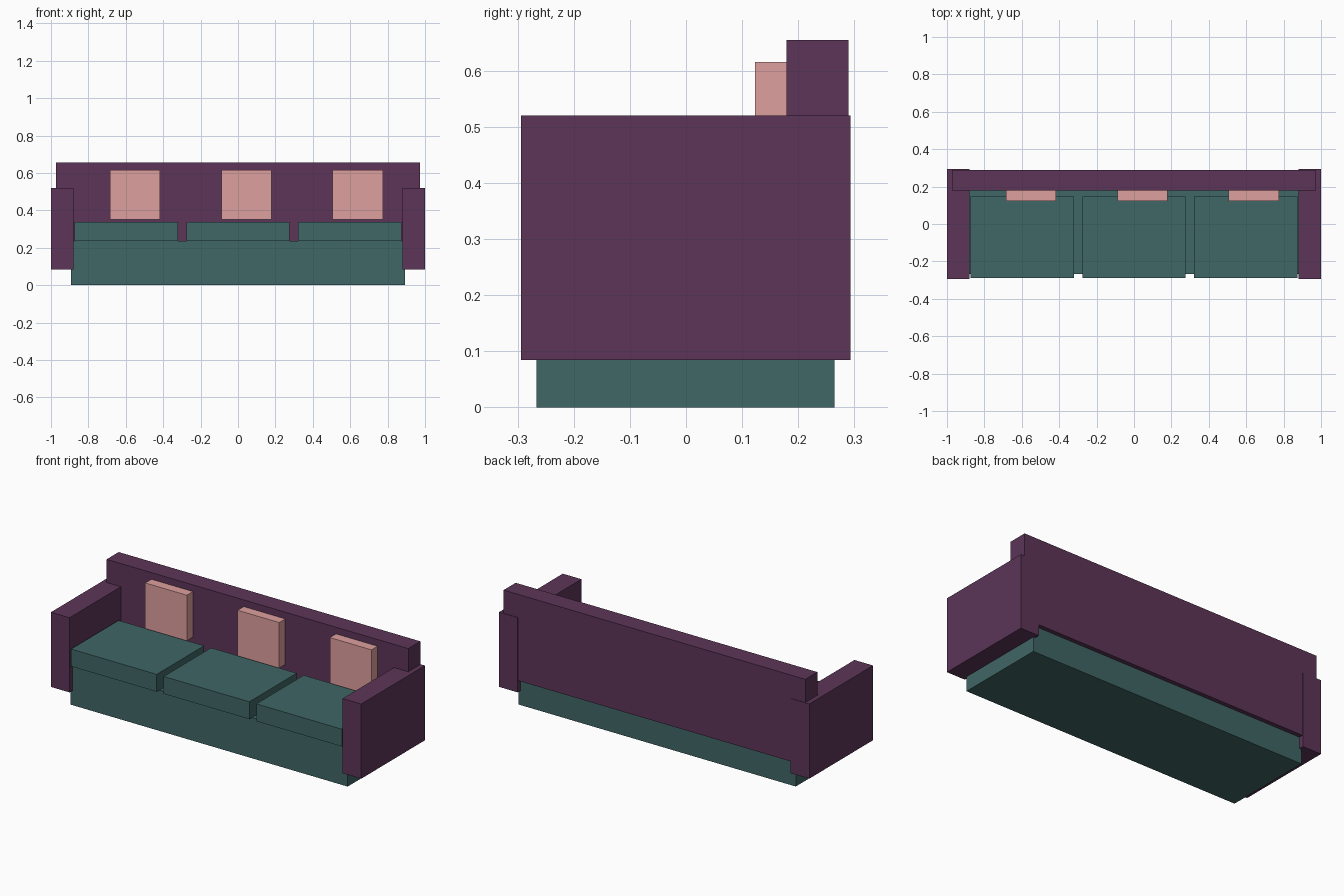
import bpy

if "Cube" in bpy.data.objects:
    bpy.data.objects.remove(bpy.data.objects["Cube"])


def material(name, rgb):
    mat = bpy.data.materials.new(name)
    mat.diffuse_color = (*rgb, 1.0)
    mat.use_nodes = True
    mat.node_tree.nodes["Principled BSDF"].inputs["Base Color"].default_value = mat.diffuse_color
    return mat


PURPLE = material("purple_fabric", (0.107, 0.036, 0.098))
TEAL = material("teal_fabric", (0.051, 0.133, 0.133))
PINK = material("pink_fabric", (0.73, 0.35, 0.34))


def box(name, x, y, z, mat):
    """Box spanning the given (min, max) ranges."""
    spans = (x, y, z)
    bpy.ops.mesh.primitive_cube_add(size=1, location=[(a + b) / 2 for a, b in spans])
    obj = bpy.context.object
    obj.name = name
    obj.scale = [b - a for a, b in spans]
    bpy.ops.object.transform_apply(location=False, rotation=False, scale=True)
    obj.data.materials.append(mat)
    return obj


# Plinth and backrest
box("base", (-0.893, 0.893), (-0.266, 0.265), (0, 0.237), TEAL)
box("backrest", (-0.972, 0.972), (0.179, 0.29), (0.152, 0.655), PURPLE)

# Armrests
box("left_arm", (-1.0, -0.88), (-0.294, 0.293), (0.085, 0.52), PURPLE)
box("right_arm", (0.88, 1.0), (-0.294, 0.293), (0.085, 0.52), PURPLE)

# Seat cushions, each with a pillow slightly right of its centre
for side, i in (("left", -1), ("middle", 0), ("right", 1)):
    cx = i * 0.597
    box(f"{side}_seat_cushion", (cx - 0.276, cx + 0.276), (-0.29, 0.147), (0.237, 0.338), TEAL)
    px = 0.045 + i * 0.595
    box(f"{side}_pillow", (px - 0.134, px + 0.134), (0.123, 0.182), (0.35, 0.616), PINK)
